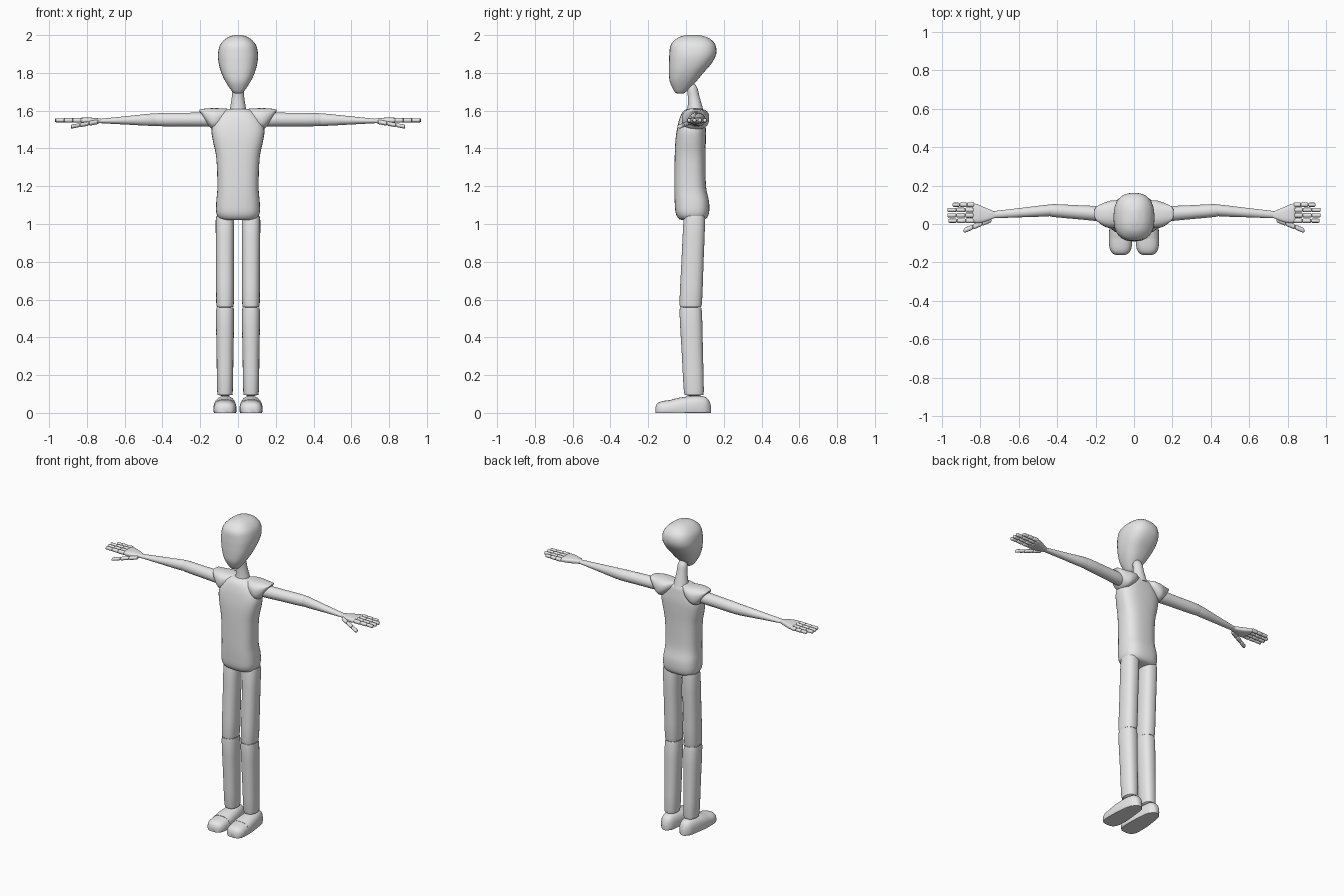
import bpy, bmesh, math
from mathutils import Vector

cube = bpy.data.objects.get("Cube")
if cube:
    bpy.data.objects.remove(cube)

grey = bpy.data.materials.new("plain grey")
grey.use_nodes = True
grey.diffuse_color = (0.8, 0.8, 0.8, 1)
grey.node_tree.nodes["Principled BSDF"].inputs["Base Color"].default_value = grey.diffuse_color

# Loft axis -> the two axes spanned by each section
SPAN = {"z": (2, 0, 1), "x": (0, 1, 2), "y": (1, 0, 2)}


def smooth_sections(secs, steps):
    """Catmull-Rom resampling of section rows."""
    out = []
    last = len(secs) - 1
    for i in range(last):
        a, b, c, d = (secs[max(0, min(last, i + k))] for k in (-1, 0, 1, 2))
        for s in range(steps):
            t = s / steps
            out.append([q + t / 2 * (r - p + t * (2 * p - 5 * q + 4 * r - u + t * (3 * (q - r) + u - p)))
                        for p, q, r, u in zip(a, b, c, d)])
    return out + [list(secs[-1])]


def loft(name, axis, secs, side=1, power=2.0, sides=32, steps=4, floor=None):
    """Skin sections (position, low and high of 1st axis, low and high of 2nd axis)."""
    main, first, second = SPAN[axis]
    bm = bmesh.new()
    rings = []
    for pos, lo1, hi1, lo2, hi2 in smooth_sections(secs, steps):
        ring = []
        for k in range(sides):
            angle = math.tau * k / sides
            c, s = math.cos(angle), math.sin(angle)
            co = Vector()
            co[main] = pos
            co[first] = (lo1 + hi1) / 2 + (hi1 - lo1) / 2 * math.copysign(abs(c) ** (2 / power), c)
            co[second] = (lo2 + hi2) / 2 + (hi2 - lo2) / 2 * math.copysign(abs(s) ** (2 / power), s)
            if floor is not None:
                co.z = max(co.z, floor)
            co.x *= side
            ring.append(bm.verts.new(co))
        rings.append(ring)
    for r, q in zip(rings, rings[1:]):
        for k in range(sides):
            n = (k + 1) % sides
            bm.faces.new((r[k], r[n], q[n], q[k]))
    bm.faces.new(rings[0])
    bm.faces.new(rings[-1])
    bmesh.ops.recalc_face_normals(bm, faces=bm.faces)
    mesh = bpy.data.meshes.new(name)
    bm.to_mesh(mesh)
    bm.free()
    mesh.materials.append(grey)
    obj = bpy.data.objects.new(name, mesh)
    bpy.context.collection.objects.link(obj)
    bpy.ops.object.select_all(action="DESELECT")
    obj.select_set(True)
    bpy.context.view_layer.objects.active = obj
    bpy.ops.object.shade_smooth_by_angle(angle=math.radians(50))
    return obj


def limb(name, axis, start, end, cap, side=1, power=2.0, sides=24):
    """Tapered segment with rounded ends between two section rows."""
    length = abs(end[0] - start[0])
    rows = []
    edge = cap / length
    for t, scale in ((0, .5), (edge * .3, .83), (edge, 1), (.5, 1),
                     (1 - edge, 1), (1 - edge * .3, .83), (1, .5)):
        pos, a, b, c, d = (p + (q - p) * t for p, q in zip(start, end))
        m, n = (a + b) / 2, (c + d) / 2
        rows.append((pos, m + (a - m) * scale, m + (b - m) * scale,
                     n + (c - n) * scale, n + (d - n) * scale))
    return loft(name, axis, rows, side, power, sides, 2)


def sym(pos, half, lo, hi):
    return (pos, -half, half, lo, hi)


# Head, neck and torso
loft("head", "z", [sym(1.69, .012, -.04, -.015), sym(1.7, .03, -.06, 0), sym(1.75, .064, -.085, .05),
                   sym(1.8, .088, -.09, .092), sym(1.85, .102, -.09, .135), sym(1.9, .106, -.088, .16),
                   sym(1.95, .094, -.08, .155), sym(1.985, .06, -.045, .12), sym(2, .02, 0, .07)],
     power=2.5)
loft("neck", "z", [sym(1.58, .05, 0, .1), sym(1.61, .043, .008, .09), sym(1.67, .033, .01, .073),
                   sym(1.72, .029, .005, .06), sym(1.75, .015, .01, .04)])
loft("torso", "z", [sym(1.02, .07, -.02, .08), sym(1.03, .1, -.04, .108), sym(1.06, .115, -.055, .122),
                    sym(1.12, .115, -.06, .122), sym(1.2, .109, -.062, .106), sym(1.35, .115, -.06, .103),
                    sym(1.44, .133, -.056, .105), sym(1.5, .14, -.048, .105), sym(1.55, .122, -.037, .1),
                    sym(1.59, .09, -.02, .092), sym(1.61, .05, .005, .07)], power=2.7)

for side, tag in ((1, "left"), (-1, "right")):
    # Shoulder cap and arm
    loft(tag + "_shoulder", "x", [(.03, .03, .08, 1.58, 1.608), (.07, -.005, .115, 1.54, 1.611),
                                  (.11, -.02, .123, 1.505, 1.613), (.14, -.018, .116, 1.505, 1.613),
                                  (.17, -.003, .104, 1.54, 1.611), (.195, .018, .09, 1.585, 1.608),
                                  (.205, .035, .075, 1.596, 1.604)], side, 2.5)
    limb(tag + "_upper_arm", "x", (.13, .01, .09, 1.515, 1.59), (.435, .038, .104, 1.518, 1.587), .012, side)
    limb(tag + "_forearm", "x", (.433, .04, .102, 1.518, 1.587), (.735, .03, .066, 1.534, 1.556), .012, side)

    # Hand with jointed fingers and thumb
    loft(tag + "_palm", "x", [(.715, .036, .062, 1.539, 1.553), (.73, .029, .067, 1.534, 1.558),
                              (.78, .01, .088, 1.53, 1.563), (.825, .005, .106, 1.534, 1.563),
                              (.838, .012, .1, 1.54, 1.558)], side, 3)
    fingers = (("index", .017, .965), ("middle", .045, .97), ("ring", .073, .97), ("little", .1, .943))
    for finger, y, tip in fingers:
        step = (tip - .83) / 3
        for j in range(3):
            x, r = .83 + j * step, .0125 - .001 * j
            row = (y - r, y + r, 1.549 - r, 1.549 + r)
            limb(f"{tag}_{finger}_finger_{j + 1}", "x", (x, *row), (x + step, *row), .006, side, sides=12)
    base, tip = Vector((.74, .025, 1.541)), Vector((.885, -.035, 1.515))
    for j in range(3):
        p, q = base.lerp(tip, j / 3), base.lerp(tip, (j + 1) / 3)
        r = .015 - .001 * j
        limb(f"{tag}_thumb_{j + 1}", "x", *((v.x, v.y - r, v.y + r, v.z - r * .8, v.z + r * .8) for v in (p, q)),
             .007, side, sides=12)

    # Leg
    limb(tag + "_thigh", "z", (.557, .022, .115, -.036, .084), (1.045, .02, .118, -.012, .102),
         .025, side, 2.4, 32)
    limb(tag + "_shin", "z", (.09, .028, .11, -.01, .095), (.562, .02, .117, -.036, .084),
         .025, side, 2.4, 32)

    # Foot and toe cap with flat soles
    loft(tag + "_foot", "y", [(-.076, .008, .13, -.03, .071), (-.02, .01, .128, -.03, .083),
                              (.05, .016, .12, -.03, .09), (.1, .025, .108, -.03, .085),
                              (.122, .04, .092, -.02, .065), (.132, .055, .078, -.01, .035)],
         side, 2.5, floor=0)
    loft(tag + "_toe_cap", "y", [(-.162, .05, .09, -.01, .03), (-.152, .028, .112, -.02, .05),
                                 (-.125, .013, .127, -.03, .062), (-.076, .008, .13, -.03, .069)],
         side, 2.5, floor=0)
